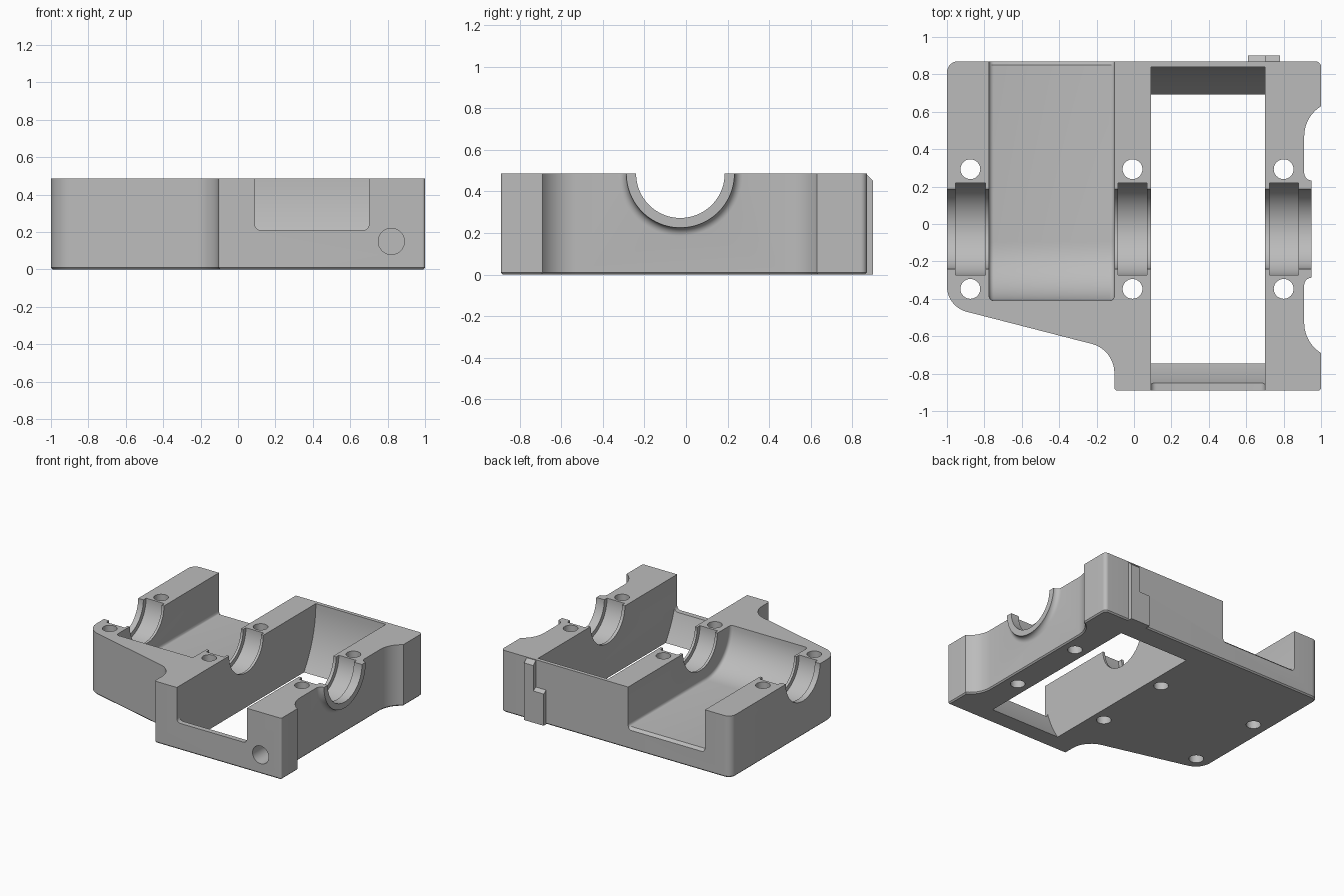
import bpy, bmesh
from math import pi, sin, cos, tan
from mathutils import Vector

if "Cube" in bpy.data.objects:
    bpy.data.objects.remove(bpy.data.objects["Cube"], do_unlink=True)

H = 0.485           # height of the split face
AXIS_Y = -0.027     # bearing axis

metal = bpy.data.materials.new("grey metal")
metal.use_nodes = True
metal.diffuse_color = (0.5, 0.5, 0.5, 1)
metal.node_tree.nodes["Principled BSDF"].inputs["Base Color"].default_value = (0.5, 0.5, 0.5, 1)


def loft(name, rings, bevel=None):
    """Closed solid through rings of equal length; bevel = (edge test, width, segments)."""
    bm = bmesh.new()
    loops = [[bm.verts.new(p) for p in ring] for ring in rings]
    n = len(rings[0])
    for a, b in zip(loops, loops[1:]):
        for i in range(n):
            j = (i + 1) % n
            bm.faces.new((a[i], a[j], b[j], b[i]))
    bm.faces.new(loops[0])
    bm.faces.new(loops[-1])
    bmesh.ops.recalc_face_normals(bm, faces=bm.faces)
    if bevel:
        test, width, segments = bevel
        edges = [e for e in bm.edges if all(test(v.co) for v in e.verts)]
        bmesh.ops.bevel(bm, geom=edges, offset=width, segments=segments,
                        profile=0.5, affect='EDGES')
        bmesh.ops.recalc_face_normals(bm, faces=bm.faces)
    mesh = bpy.data.meshes.new(name)
    bm.to_mesh(mesh)
    bm.free()
    mesh.materials.append(metal)
    ob = bpy.data.objects.new(name, mesh)
    bpy.context.collection.objects.link(ob)
    return ob


def rounded(corners, segments=10):
    """Polygon from (x, y, radius) corners."""
    out = []
    for i, (x, y, r) in enumerate(corners):
        p = Vector((x, y))
        if r == 0:
            out.append(p)
            continue
        a = (Vector(corners[i - 1][:2]) - p).normalized()
        b = (Vector(corners[(i + 1) % len(corners)][:2]) - p).normalized()
        half = a.angle(b) / 2
        centre = p + (a + b).normalized() * r / sin(half)
        start = p + a * r / tan(half) - centre
        end = p + b * r / tan(half) - centre
        sweep = start.angle_signed(end)
        for k in range(segments + 1):
            t = -sweep * k / segments
            out.append(centre + Vector((start.x * cos(t) - start.y * sin(t),
                                        start.x * sin(t) + start.y * cos(t))))
    return out


def along_x(name, profile, x0, x1, bevel=None):
    """Extrude a (y, z) profile along x."""
    return loft(name, [[(x, y, z) for y, z in profile] for x in (x0, x1)], bevel)


def turned(name, profile, half=False, n=96):
    """Solid of (x, radius) rings around the bearing axis, or its lower half."""
    count = n // 2 + 1 if half else n
    return loft(name, [[(x, AXIS_Y + r * cos(pi + 2 * pi * k / n), H + r * sin(pi + 2 * pi * k / n))
                        for k in range(count)] for x, r in profile])


def pin(name, centre, radius, axis, length, n=32):
    """Round cutter starting at centre and running along axis 'y' or 'z'."""
    x, y, z = centre
    ring = [(radius * cos(2 * pi * k / n), radius * sin(2 * pi * k / n)) for k in range(n)]
    if axis == 'z':
        return loft(name, [[(x + u, y + v, z + d) for u, v in ring] for d in (0, length)])
    return loft(name, [[(x + u, y + d, z + v) for u, v in ring] for d in (0, length)])


# Main block with a small chamfer round the underside
outline = rounded([
    (-1, 0.87, 0.06), (-1, -0.442, 0.14), (-0.105, -0.672, 0.16), (-0.105, -0.89, 0.015),
    (1, -0.89, 0.015), (1, -0.69, 0), (0.91, -0.63, 0.19), (0.91, 0.57, 0.19),
    (1, 0.63, 0), (1, 0.87, 0.03)])
block = loft("bearing_block", [[(p.x, p.y, z) for p in outline] for z in (0, H)],
             (lambda v: v.z < 0.001, 0.01, 1))

# Added parts: filleted bearing boss and rear locating lug
flare = [(0.95 - 0.04 * cos(k * pi / 16), 0.30 - 0.04 * sin(k * pi / 16)) for k in range(9)]
added = [
    turned("bearing_boss", [(0.85, 0.30)] + flare, half=True),
    along_x("lug_stem", [(0.86, 0), (0.9, 0), (0.9, 0.45), (0.87, 0.48), (0.86, 0.48)], 0.70, 0.78),
    along_x("lug_foot", [(0.86, 0), (0.9, 0), (0.9, 0.25), (0.87, 0.27), (0.86, 0.27)], 0.61, 0.78),
]

# Open pocket: flat floor sweeping up into a curved front wall
floor, sweep = 0.17, 0.315
pocket = [(1.0, 0.7), (1.0, 0.15), (0.87, 0.15), (0.85, floor)]
pocket += [(-0.41 + sweep - sweep * sin(k * pi / 32), H - sweep * cos(k * pi / 32)) for k in range(17)]
pocket += [(-0.41, 0.7)]
cutters = [along_x("pocket_cutter", pocket, -0.775, -0.105,
                   (lambda v: False, 0.02, 3))]
fillet = cutters[0].modifiers.new("fillet", 'BEVEL')
fillet.width = 0.025
fillet.segments = 4
fillet.limit_method = 'ANGLE'
fillet.angle_limit = pi / 3

# Through opening swept around the bearing axis, with a notch in the front wall
cutters.append(turned("opening_cutter", [(0.09, 0.867), (0.70, 0.867)], n=128))
notch = rounded([(0.09, 0.7, 0), (0.09, 0.21, 0.03), (0.70, 0.21, 0.03), (0.70, 0.7, 0)], 6)
cutters.append(loft("notch_cutter", [[(p.x, y, p.y) for p in notch] for y in (-1, -0.6)]))

# Bearing bore and the wider shell seats
cutters.append(turned("bore_cutter", [(-1.1, 0.213), (1.1, 0.213)]))
for x0, x1 in ((-0.955, -0.795), (-0.085, 0.07), (0.725, 0.88)):
    cutters.append(turned("seat_cutter", [(x0, 0.247), (x1, 0.247)]))

# Bolt holes and the blind hole in the front face
for x in (-0.875, -0.008, 0.80):
    for side in (-1, 1):
        cutters.append(pin("bolt_cutter", (x, AXIS_Y + side * 0.32, -0.2), 0.053, 'z', 1))
cutters.append(pin("front_hole_cutter", (0.82, -1, 0.15), 0.07, 'y', 0.4))

# Combine everything into one casting
for parts, operation in ((added, 'UNION'), (cutters, 'DIFFERENCE')):
    for part in parts:
        mod = block.modifiers.new(part.name, 'BOOLEAN')
        mod.operation = operation
        mod.solver = 'EXACT'
        mod.object = part
bpy.context.view_layer.update()
result = bpy.data.meshes.new_from_object(
    block.evaluated_get(bpy.context.evaluated_depsgraph_get()))
block.modifiers.clear()
block.data = result
for part in added + cutters:
    bpy.data.objects.remove(part, do_unlink=True)

result.materials.clear()
result.materials.append(metal)
result.polygons.foreach_set("material_index", [0] * len(result.polygons))

bpy.ops.object.select_all(action='DESELECT')
block.select_set(True)
bpy.context.view_layer.objects.active = block
bpy.ops.object.shade_smooth_by_angle(angle=pi / 6)
